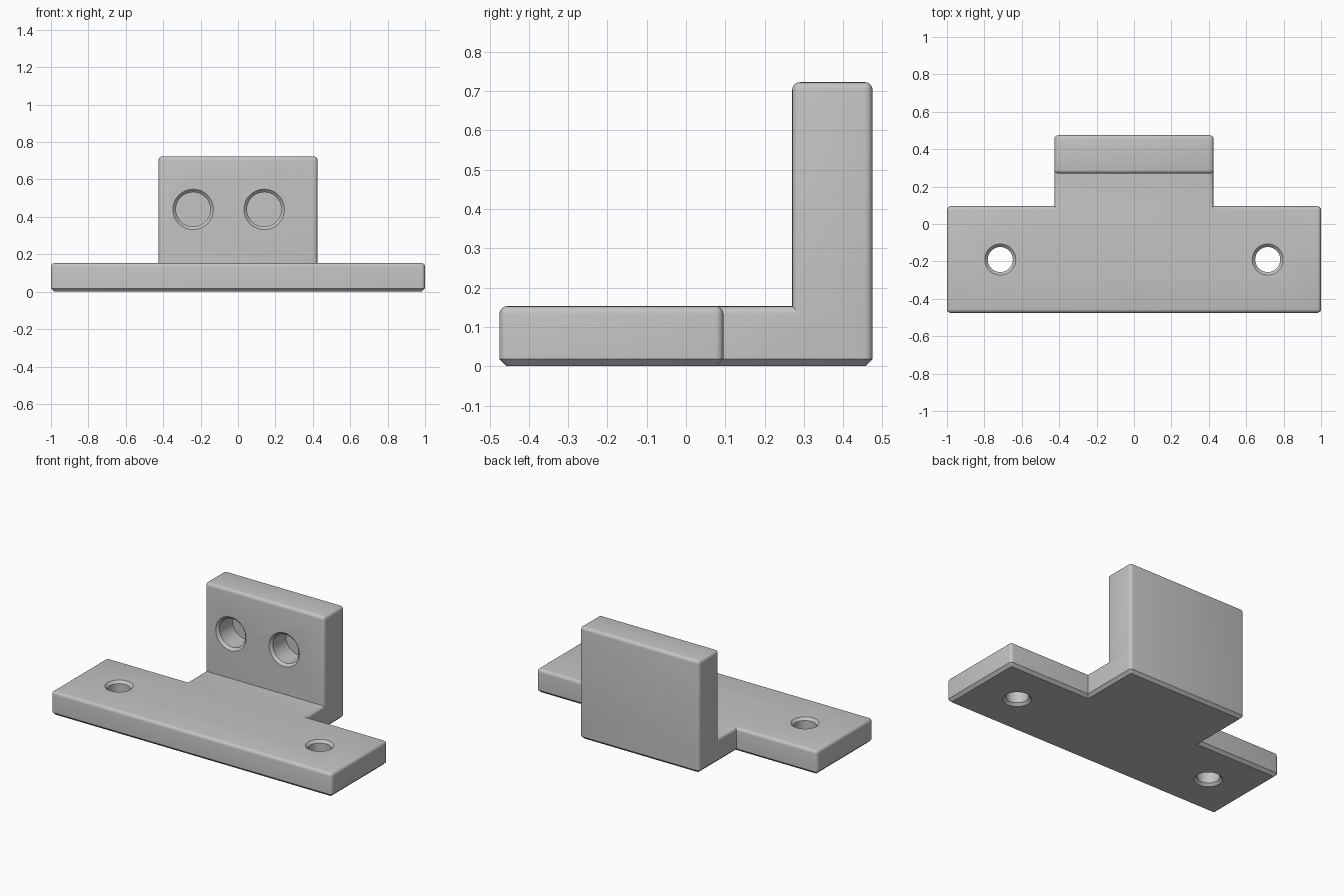
import bpy, bmesh, math
from mathutils import Matrix

cube = bpy.data.objects.get("Cube")
if cube:
    bpy.data.objects.remove(cube, do_unlink=True)

HALF_L, HALF_W = 1.0, 0.425          # bar and upright half lengths
FRONT, STEP, WALL, BACK = -0.475, 0.095, 0.27, 0.475
PLATE_H, WALL_H = 0.153, 0.723
ROUND, CHAMFER = 0.02, 0.018

grey = bpy.data.materials.new("plain grey")
grey.use_nodes = True
grey.diffuse_color = (0.55, 0.55, 0.55, 1)
grey.node_tree.nodes["Principled BSDF"].inputs["Base Color"].default_value = (0.55, 0.55, 0.55, 1)


def make_object(name, bm):
    mesh = bpy.data.meshes.new(name)
    bm.to_mesh(mesh)
    bm.free()
    mesh.materials.append(grey)
    obj = bpy.data.objects.new(name, mesh)
    bpy.context.scene.collection.objects.link(obj)
    return obj


def raise_faces(bm, faces, height):
    """Extrude faces upward and return the new top faces."""
    out = bmesh.ops.extrude_face_region(bm, geom=faces)["geom"]
    bmesh.ops.translate(bm, vec=(0, 0, height),
                        verts=[g for g in out if isinstance(g, bmesh.types.BMVert)])
    return [g for g in out if isinstance(g, bmesh.types.BMFace)]


def build_bracket():
    bm = bmesh.new()
    # T-shaped footprint with a strip at the back for the upright
    half = [(HALF_L, FRONT), (HALF_L, STEP), (HALF_W, STEP), (HALF_W, WALL)]
    outline = half + [(-x, y) for x, y in reversed(half)]
    foot = [bm.verts.new((x, y, 0)) for x, y in outline]
    bm.faces.new(foot)
    back = [bm.verts.new((x, BACK, 0)) for x in (HALF_W, -HALF_W)]
    bm.faces.new([foot[4], foot[3], back[0], back[1]])
    # Plate, then upright wall
    tops = raise_faces(bm, bm.faces[:], PLATE_H)
    strip = [f for f in tops if f.calc_center_median().y > WALL]
    raise_faces(bm, strip, WALL_H - PLATE_H)
    bmesh.ops.recalc_face_normals(bm, faces=bm.faces[:])
    bmesh.ops.dissolve_limit(bm, angle_limit=0.01, verts=bm.verts[:], edges=bm.edges[:])
    bmesh.ops.recalc_face_normals(bm, faces=bm.faces[:])

    def on_floor(edge):
        return all(abs(v.co.z) < 1e-5 for v in edge.verts)

    # Rounded outer edges
    bm.normal_update()
    outer = [e for e in bm.edges if e.is_convex and not on_floor(e)]
    bmesh.ops.bevel(bm, geom=outer, offset=ROUND, offset_type='OFFSET',
                    segments=4, profile=0.5, affect='EDGES', clamp_overlap=False)
    # Flat chamfer round the underside
    bm.normal_update()
    bmesh.ops.bevel(bm, geom=[e for e in bm.edges if on_floor(e)], offset=CHAMFER,
                    offset_type='OFFSET', segments=1, affect='EDGES', clamp_overlap=False)
    return make_object("mounting_bracket", bm)


def hole_cutter(name, profile, matrix):
    """Lathe a (radius, height) profile into a closed cutter."""
    bm = bmesh.new()
    sides = 48
    rings = [[bm.verts.new((r * math.cos(a), r * math.sin(a), z))
              for a in (math.tau * i / sides for i in range(sides))]
             for r, z in profile]
    for low, high in zip(rings, rings[1:]):
        for i in range(sides):
            j = (i + 1) % sides
            bm.faces.new((low[i], low[j], high[j], high[i]))
    bm.faces.new(rings[0])
    bm.faces.new(rings[-1])
    bmesh.ops.recalc_face_normals(bm, faces=bm.faces[:])
    bm.transform(matrix)
    obj = make_object(name, bm)
    obj.hide_render = True
    return obj


bracket = build_bracket()

# Screw holes through the plate, countersunk on both sides
R, C, OVER = 0.067, 0.016, 0.02
through = [(R + C + OVER, -OVER), (R, C), (R, PLATE_H - C), (R + C + OVER, PLATE_H + OVER)]
cutters = [hole_cutter("screw_hole_cutter", through, Matrix.Translation((x, -0.19, 0)))
           for x in (-0.715, 0.715)]

# Blind sockets in the front of the upright
R = 0.092
blind = [(R, -0.15), (R, -C), (R + C + OVER, OVER)]
turn = Matrix.Rotation(math.radians(90), 4, 'X')
cutters += [hole_cutter("socket_cutter", blind, Matrix.Translation((x, WALL, 0.44)) @ turn)
            for x in (-0.24, 0.14)]

for cutter in cutters:
    mod = bracket.modifiers.new("hole", 'BOOLEAN')
    mod.operation = 'DIFFERENCE'
    mod.solver = 'EXACT'
    mod.object = cutter

# Bake the holes and drop the cutters
bpy.context.view_layer.update()
depsgraph = bpy.context.evaluated_depsgraph_get()
baked = bpy.data.meshes.new_from_object(bracket.evaluated_get(depsgraph))
bracket.modifiers.clear()
bracket.data = baked
baked.name = "mounting_bracket"
for cutter in cutters:
    bpy.data.objects.remove(cutter, do_unlink=True)

bpy.ops.object.select_all(action='DESELECT')
bracket.select_set(True)
bpy.context.view_layer.objects.active = bracket
bpy.ops.object.shade_smooth_by_angle(angle=math.radians(30))
